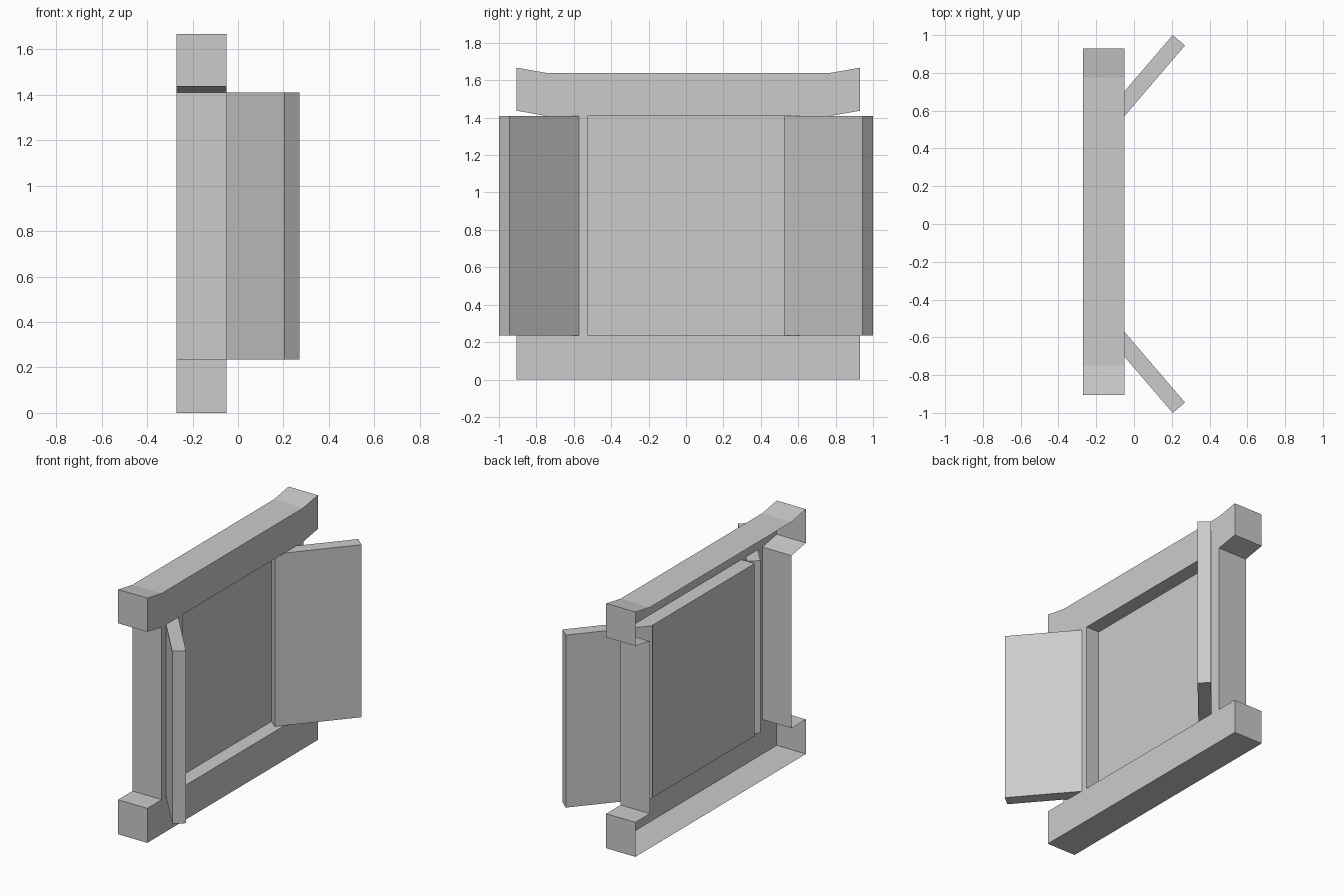
import bpy
import bmesh

if "Cube" in bpy.data.objects:
    bpy.data.objects.remove(bpy.data.objects["Cube"], do_unlink=True)

GREY = (0.6, 0.6, 0.6, 1.0)
grey = bpy.data.materials.new("plain_grey")
grey.use_nodes = True
grey.diffuse_color = GREY
grey.node_tree.nodes["Principled BSDF"].inputs["Base Color"].default_value = GREY

# Shared dimensions
BACK, FRONT, PANEL = -0.27, -0.05, -0.15
SILL, HEAD, TOP = 0.235, 1.41, 1.64
END_R, POST_R, OPEN_R = -0.905, -0.75, -0.525
END_L, POST_L, OPEN_L = 0.93, 0.775, 0.575
LIFT = 0.027


def finish(name, bm):
    mesh = bpy.data.meshes.new(name)
    bm.to_mesh(mesh)
    bm.free()
    mesh.materials.append(grey)
    obj = bpy.data.objects.new(name, mesh)
    bpy.context.collection.objects.link(obj)
    return obj


def shell(name, outline, near, far, skip=(), cap_far=False):
    """Open-backed shell: a y-z outline (anticlockwise from +x) with one cap and side walls."""
    bm = bmesh.new()
    a = [bm.verts.new((near, y, z)) for y, z in outline]
    b = [bm.verts.new((far, y, z)) for y, z in outline]
    bm.faces.new(b if cap_far else a)
    n = len(outline)
    for i in range(n):
        j = (i + 1) % n
        if i in skip:
            continue
        if cap_far:
            bm.faces.new((a[i], a[j], b[j], b[i]))
        else:
            bm.faces.new((a[i], b[i], b[j], a[j]))
    loose = [v for v in bm.verts if not v.link_faces]
    bmesh.ops.delete(bm, geom=loose, context='VERTS')
    return finish(name, bm)


def rect(y0, y1, z0, z1):
    return [(y0, z0), (y1, z0), (y1, z1), (y0, z1)]


# Sill beam, open at the back and between the posts
shell("sill_beam", [(END_R, 0), (END_L, 0), (END_L, SILL), (POST_L, SILL),
                    (POST_R, SILL), (END_R, SILL)], FRONT, BACK, skip=(3,))

# Head beam with upturned ends
shell("head_beam", [(END_R, HEAD + LIFT), (POST_R, HEAD), (POST_L, HEAD),
                    (END_L, HEAD + LIFT), (END_L, TOP + LIFT), (POST_L, TOP),
                    (POST_R, TOP), (END_R, TOP + LIFT)], FRONT, BACK, skip=(1,))

# Posts: front face and outer side only
shell("right_post", rect(POST_R, OPEN_R, SILL, HEAD), FRONT, BACK, skip=(0, 1, 2))
shell("left_post", rect(OPEN_L, POST_L, SILL, HEAD), FRONT, BACK, skip=(0, 2, 3))

# Recessed window panel with its reveals
shell("window_recess", rect(OPEN_R, OPEN_L, SILL, HEAD), FRONT, PANEL, cap_far=True)


# Shutters, swung open and mirrored across y
def shutter(name, side):
    bm = bmesh.new()
    plan = [(0.27, 0.945), (0.205, 1.0), (-0.155, 0.58), (-0.09, 0.525)]
    base = bm.faces.new([bm.verts.new((x, side * y, SILL)) for x, y in plan])
    top = bmesh.ops.extrude_face_region(bm, geom=[base])["geom"]
    bmesh.ops.translate(bm, vec=(0, 0, HEAD - SILL),
                        verts=[v for v in top if isinstance(v, bmesh.types.BMVert)])
    bmesh.ops.recalc_face_normals(bm, faces=bm.faces)
    finish(name, bm)


shutter("left_shutter", 1)
shutter("right_shutter", -1)
